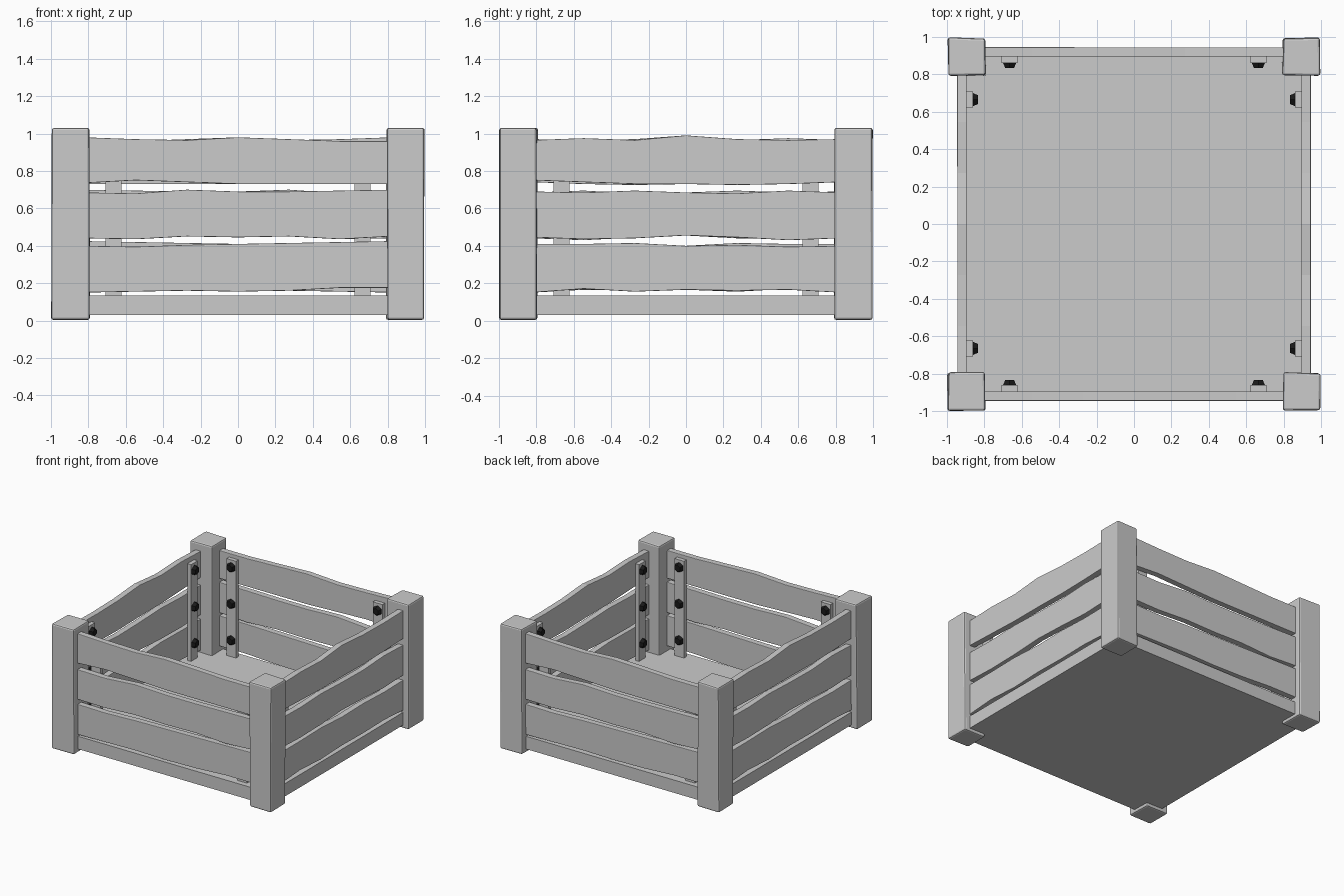
import bpy, bmesh, math, random
from mathutils import Matrix, Vector

if "Cube" in bpy.data.objects:
    bpy.data.objects.remove(bpy.data.objects["Cube"])

random.seed(4)
black = bpy.data.materials.new("black_metal")
black.diffuse_color = (0.01, 0.01, 0.01, 1)
black.use_nodes = True
black.node_tree.nodes["Principled BSDF"].inputs["Base Color"].default_value = black.diffuse_color


def finish(name, bm, mat=None, bevel=0, turn=0):
    bmesh.ops.transform(bm, matrix=Matrix.Rotation(math.radians(turn), 4, 'Z'), verts=bm.verts)
    bmesh.ops.recalc_face_normals(bm, faces=bm.faces)
    me = bpy.data.meshes.new(name)
    bm.to_mesh(me)
    bm.free()
    ob = bpy.data.objects.new(name, me)
    bpy.context.collection.objects.link(ob)
    if mat:
        me.materials.append(mat)
    if bevel:
        b = ob.modifiers.new("bevel", 'BEVEL')
        b.width, b.segments = bevel, 2
    return ob


def box(name, lo, hi, bevel=0, turn=0, jitter=0):
    bm = bmesh.new()
    bmesh.ops.create_cube(bm, size=1)
    for v in bm.verts:
        v.co = Vector([lo[i] + (v.co[i] + 0.5) * (hi[i] - lo[i]) for i in range(3)])
        v.co += Vector((random.uniform(-1, 1) * jitter, random.uniform(-1, 1) * jitter, 0))
    return finish(name, bm, None, bevel, turn)


def plank(name, bottom, top, turn):
    # wavy board: each station along the length is a rectangular section
    bm = bmesh.new()
    n = len(top)
    rings = []
    for i in range(n):
        x = -0.82 + 1.64 * i / (n - 1)
        rings.append([bm.verts.new((x, y, z)) for y, z in
                      ((-0.945, bottom[i]), (-0.945, top[i]), (-0.895, top[i]), (-0.895, bottom[i]))])
    for a, b in zip(rings, rings[1:]):
        for k in range(4):
            bm.faces.new((a[k], a[(k + 1) % 4], b[(k + 1) % 4], b[k]))
    bm.faces.new(rings[0])
    bm.faces.new(rings[-1])
    finish(name, bm, None, 0.004, turn)


def bolt(name, x, z, turn):
    bm = bmesh.new()
    bmesh.ops.create_cone(bm, cap_ends=True, segments=6, radius1=0.041, radius2=0.028, depth=0.028)
    bmesh.ops.transform(bm, matrix=Matrix.Translation((x, -0.849, z)) @ Matrix.Rotation(-math.pi / 2, 4, 'X'),
                        verts=bm.verts)
    finish(name, bm, black, 0, turn)


# (bottom edge, top edge) heights of the three boards of a wall
front_boards = [
    ((.15, .155, .16, .155, .16, .175, .175), (.40, .395, .405, .41, .415, .42, .425)),
    ((.44, .435, .45, .445, .45, .435, .45), (.685, .68, .70, .69, .69, .695, .70)),
    ((.735, .75, .74, .73, .73, .73, .73), (.98, .97, .965, .98, .97, .96, .96)),
]
side_boards = [
    ((.15, .17, .155, .165, .16, .165, .15), (.41, .41, .415, .40, .405, .395, .40)),
    ((.445, .435, .44, .455, .445, .43, .44), (.69, .685, .695, .685, .68, .695, .685)),
    ((.75, .74, .73, .73, .725, .73, .74), (.965, .975, .965, .99, .97, .965, .97)),
]

# corner posts
for sx in (-1, 1):
    for sy in (-1, 1):
        x, y = sx * 0.895, sy * 0.895
        box("corner_post", (x - 0.1, y - 0.1, 0.004), (x + 0.1, y + 0.1, 1.03), 0.012, jitter=0.005)

# floor slab
box("floor", (-0.945, -0.94, 0.03), (0.945, 0.94, 0.135))

# walls with battens and bolts
for side, turn in (("front", 0), ("right", 90), ("back", 180), ("left", 270)):
    for bottom, top in (front_boards if turn % 180 == 0 else side_boards):
        plank(side + "_plank", bottom, top, turn)
    for x in (-0.665, 0.665):
        box(side + "_batten", (x - 0.043, -0.896, 0.125), (x + 0.043, -0.862, 0.93), 0, turn)
        for z in (0.27, 0.57, 0.87):
            bolt(side + "_bolt", x, z, turn)
